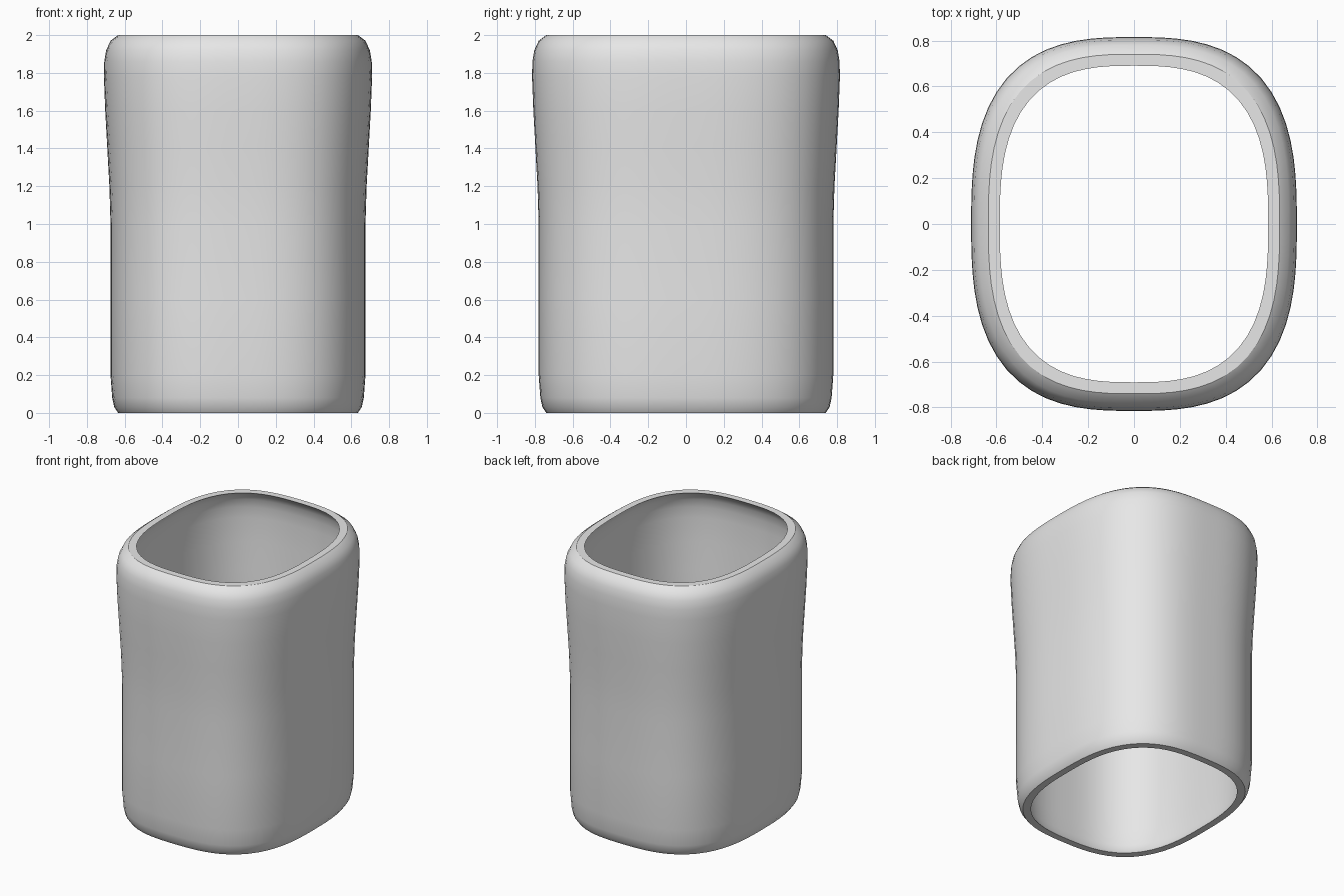
import bpy
import bmesh
import math

cube = bpy.data.objects.get("Cube")
if cube:
    bpy.data.objects.remove(cube, do_unlink=True)

SEGMENTS = 72
ROUNDNESS = 2.8     # exponent of the rounded-rectangle plan
EXTRA_DEPTH = 0.105  # depth radius minus width radius
WALL = 0.05

# Outer wall: half width and height, from the bottom rim to the top rim
outer = [(0.635, 0), (0.655, 0.03), (0.666, 0.08), (0.675, 0.2),
         (0.675, 0.6), (0.675, 1.0), (0.681, 1.2), (0.692, 1.4),
         (0.703, 1.6), (0.71, 1.78), (0.708, 1.86), (0.698, 1.92),
         (0.675, 1.97), (0.635, 2.0)]
# Inner wall follows the outer one at a constant thickness
inner = [(r - WALL, z) for r, z in reversed(outer)]


def plan_point(radius, angle):
    """Point on a rounded-rectangle outline."""
    c, s = math.cos(angle), math.sin(angle)
    k = (abs(c) ** ROUNDNESS + abs(s) ** ROUNDNESS) ** (-1 / ROUNDNESS)
    return radius * k * c, (radius + EXTRA_DEPTH) * k * s


# Loft closed rings up the outside and down the inside
bm = bmesh.new()
rings = [[bm.verts.new((*plan_point(r, math.tau * i / SEGMENTS), z))
          for i in range(SEGMENTS)] for r, z in outer + inner]
for k, low in enumerate(rings):
    high = rings[(k + 1) % len(rings)]
    for i in range(SEGMENTS):
        j = (i + 1) % SEGMENTS
        bm.faces.new((low[i], low[j], high[j], high[i]))
bmesh.ops.recalc_face_normals(bm, faces=bm.faces)

# Smooth walls with crisp edges around the flat rims
for face in bm.faces:
    face.smooth = True
for edge in bm.edges:
    flat = [abs(f.normal.z) > 0.99 for f in edge.link_faces]
    edge.smooth = flat[0] == flat[1]

mesh = bpy.data.meshes.new("sleeve")
bm.to_mesh(mesh)
bm.free()
sleeve = bpy.data.objects.new("sleeve", mesh)
bpy.context.collection.objects.link(sleeve)

# Plain light grey
grey = bpy.data.materials.new("light grey")
grey.use_nodes = True
colour = (0.8, 0.8, 0.8, 1)
grey.diffuse_color = colour
grey.node_tree.nodes["Principled BSDF"].inputs["Base Color"].default_value = colour
mesh.materials.append(grey)
